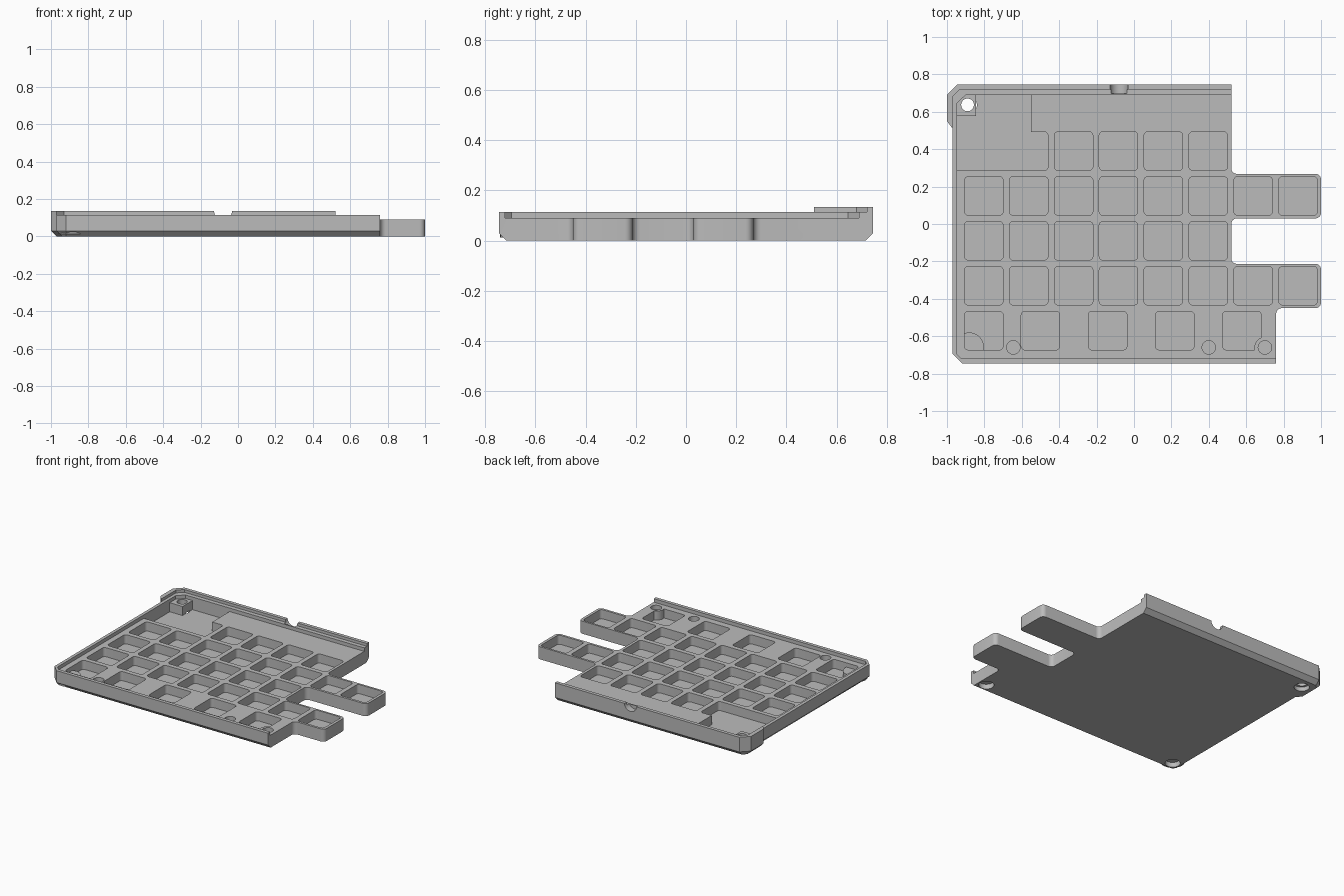
import bpy, bmesh
from math import pi
from mathutils import Vector, Matrix

cube = bpy.data.objects.get("Cube")
if cube:
    bpy.data.objects.remove(cube, do_unlink=True)

grey = bpy.data.materials.new("plain_grey")
grey.use_nodes = True
colour = (0.5, 0.5, 0.5, 1)
grey.diffuse_color = colour
grey.node_tree.nodes["Principled BSDF"].inputs["Base Color"].default_value = colour


def rounded(points, steps=6):
    """Outline from (x, y) or (x, y, radius) corners; radius is the fillet setback."""
    out = []
    n = len(points)
    for i, p in enumerate(points):
        c = Vector(p[:2])
        if len(p) == 2:
            out.append(c)
            continue
        d0 = (Vector(points[i - 1][:2]) - c).normalized() * p[2]
        d1 = (Vector(points[(i + 1) % n][:2]) - c).normalized() * p[2]
        centre = c + d0 + d1
        for k in range(steps + 1):
            a = k / steps * pi / 2
            s = Matrix.Rotation(a, 2) @ Vector((1, 0))
            out.append(centre - d1 * s.x - d0 * s.y)
    return out


def add_loops(bm, loops):
    """Skin stacked outlines, each a list of 3D points, into a closed solid."""
    rings = [[bm.verts.new(p) for p in loop] for loop in loops]
    n = len(rings[0])
    for low, high in zip(rings, rings[1:]):
        for i in range(n):
            j = (i + 1) % n
            bm.faces.new((low[i], low[j], high[j], high[i]))
    bm.faces.new(rings[0][::-1])
    bm.faces.new(rings[-1])


def add_prism(bm, outline, z0, z1):
    add_loops(bm, [[(p[0], p[1], z) for p in outline] for z in (z0, z1)])


def add_cylinder(bm, x, y, r, z0, z1):
    place = Matrix.Translation((x, y, (z0 + z1) / 2))
    bmesh.ops.create_cone(bm, cap_ends=True, segments=32, radius1=r, radius2=r,
                          depth=z1 - z0, matrix=place)


def finish(bm, name):
    bmesh.ops.recalc_face_normals(bm, faces=bm.faces[:])
    mesh = bpy.data.meshes.new(name)
    bm.to_mesh(mesh)
    bm.free()
    obj = bpy.data.objects.new(name, mesh)
    mesh.materials.append(grey)
    bpy.context.collection.objects.link(obj)
    return obj


# Case body with a bevelled lower edge on the left, front and back
corners = [
    (-0.97, -0.695), (-0.92, -0.745), (0.76, -0.745), (0.76, -0.45, 0.03),
    (1, -0.45, 0.03), (1, -0.213, 0.03), (0.52, -0.213, 0.03), (0.52, 0.03, 0.03),
    (1, 0.03, 0.03), (1, 0.268, 0.03), (0.52, 0.268, 0.03), (0.52, 0.745),
    (-0.945, 0.745), (-1, 0.69), (-1, 0.55), (-0.97, 0.51)]
outline = rounded(corners)
foot = [(p.x + 0.03 if p.x < -0.96 else p.x, max(-0.715, min(0.715, p.y)), 0)
        for p in outline]
bm = bmesh.new()
add_loops(bm, [foot] + [[(p.x, p.y, z) for p in outline] for z in (0.03, 0.135)])
body = finish(bm, "keyboard_case")


def combine(bm, name, operation="DIFFERENCE"):
    helper = finish(bm, name)
    mod = body.modifiers.new(name, "BOOLEAN")
    mod.operation = operation
    mod.solver = "EXACT"
    mod.object = helper
    bpy.context.view_layer.objects.active = body
    bpy.ops.object.modifier_apply(modifier=mod.name)
    bpy.data.objects.remove(helper, do_unlink=True)


# Lower the rim everywhere except the raised back lip and left corner
bm = bmesh.new()
add_prism(bm, [(-1.1, -0.9), (1.1, -0.9), (1.1, 0.72), (-0.93, 0.72),
               (-0.97, 0.68), (-0.97, 0.51), (-1.1, 0.51)], 0.115, 0.3)
combine(bm, "rim_step")

# Plate level inside the rim
PLATE = 0.09
bm = bmesh.new()
add_prism(bm, [(-0.947, -0.695), (-0.922, -0.72), (1.1, -0.72), (1.1, 0.69),
               (-0.9, 0.69), (-0.947, 0.645)], PLATE, 0.3)
combine(bm, "plate_level")

# Key pockets and the large recess around the corner post
FLOOR = 0.025
HALF = 0.103
PITCH = 0.24
FIRST = -0.803
keys = [(FIRST + PITCH * c, 0.39) for c in range(2, 6)]
for y, count in ((0.15, 8), (-0.09, 6), (-0.33, 8)):
    keys += [(FIRST + PITCH * c, y) for c in range(count)]
keys = [k for k in keys if not (k[1] > 0.3 and k[0] < -0.33)]
keys.append((FIRST + PITCH * 5, 0.39))
keys = list(dict.fromkeys(keys))
keys += [(x, -0.57) for x in (FIRST, -0.5, -0.141, 0.218, 0.577)]
bm = bmesh.new()
for x, y in keys:
    square = [(x + sx * HALF, y + sy * HALF, 0.02)
              for sx, sy in ((-1, -1), (1, -1), (1, 1), (-1, 1))]
    add_prism(bm, rounded(square), FLOOR, 0.2)
add_prism(bm, rounded([(-0.947, 0.285), (-0.46, 0.285, 0.02), (-0.46, 0.493, 0.02),
                       (-0.55, 0.493), (-0.55, 0.69), (-0.845, 0.69),
                       (-0.845, 0.578), (-0.947, 0.578)]), FLOOR, 0.2)
combine(bm, "pockets")

# Screw bosses that stand in the front corner pockets
bm = bmesh.new()
add_cylinder(bm, -0.882, -0.66, 0.08, 0.012, 0.06)
add_cylinder(bm, 0.7, -0.66, 0.056, 0.012, PLATE)
combine(bm, "bosses", "UNION")

# Round holes: three from above, two from below
bm = bmesh.new()
for x, z in ((-0.645, 0.03), (0.4, 0.03), (0.7, 0.06)):
    add_cylinder(bm, x, -0.66, 0.036, z, 0.2)
for x in (-0.882, 0.7):
    add_cylinder(bm, x, -0.66, 0.05, -0.1, 0.035)
combine(bm, "blind_holes")

# Through hole and counterbore in the corner post
for r, top in ((0.034, 0.2), (0.05, 0.03)):
    bm = bmesh.new()
    add_cylinder(bm, -0.89, 0.637, r, -0.1, top)
    combine(bm, "post_hole")

# Cable notch in the back lip
bm = bmesh.new()
bmesh.ops.create_cone(bm, cap_ends=True, segments=32, radius1=0.048, radius2=0.048,
                      depth=0.2, matrix=Matrix.Translation((-0.08, 0.797, 0.137))
                      @ Matrix.Rotation(pi / 2, 4, "X"))
combine(bm, "cable_notch")

bpy.ops.object.select_all(action="DESELECT")
body.select_set(True)
bpy.context.view_layer.objects.active = body
bpy.ops.object.shade_smooth_by_angle(angle=pi / 6)
